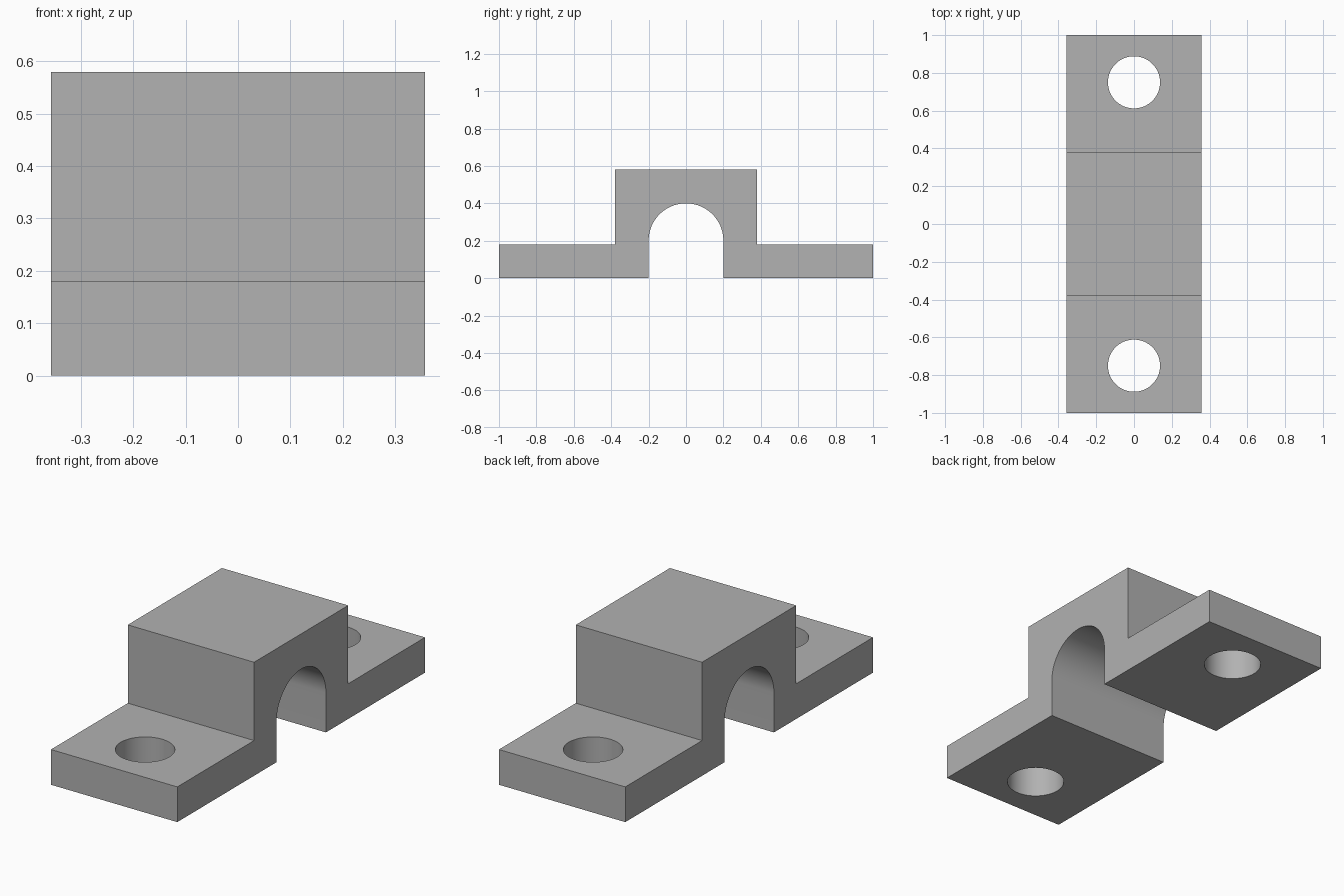
import bpy, bmesh
from math import cos, sin, pi, radians

if "Cube" in bpy.data.objects:
    bpy.data.objects.remove(bpy.data.objects["Cube"], do_unlink=True)

HALF_WIDTH = 0.357
HALF_LENGTH = 1.0
FLANGE_TOP = 0.18
BLOCK_HALF, BLOCK_TOP = 0.38, 0.58
ARCH_RADIUS, ARCH_CENTRE = 0.2, 0.2
HOLE_RADIUS, HOLE_Y = 0.138, 0.75
ARCH_STEPS = 48

grey = bpy.data.materials.new("plain grey")
grey.use_nodes = True
colour = (0.445, 0.445, 0.445, 1)
grey.diffuse_color = colour
grey.node_tree.nodes["Principled BSDF"].inputs["Base Color"].default_value = colour

# Saddle clamp: side profile with an arched channel, extruded across its width
right_half = [(ARCH_RADIUS, 0), (HALF_LENGTH, 0), (HALF_LENGTH, FLANGE_TOP),
              (BLOCK_HALF, FLANGE_TOP), (BLOCK_HALF, BLOCK_TOP)]
left_half = [(-y, z) for y, z in reversed(right_half)]
arch = [(-ARCH_RADIUS * cos(pi * i / ARCH_STEPS),
         ARCH_CENTRE + ARCH_RADIUS * sin(pi * i / ARCH_STEPS))
        for i in range(ARCH_STEPS + 1)]

bm = bmesh.new()
side = bm.faces.new([bm.verts.new((-HALF_WIDTH, y, z))
                     for y, z in right_half + left_half + arch])
extruded = bmesh.ops.extrude_face_region(bm, geom=[side])["geom"]
bmesh.ops.translate(bm, vec=(2 * HALF_WIDTH, 0, 0),
                    verts=[v for v in extruded if isinstance(v, bmesh.types.BMVert)])
bmesh.ops.recalc_face_normals(bm, faces=bm.faces)
mesh = bpy.data.meshes.new("saddle_clamp")
bm.to_mesh(mesh)
bm.free()
mesh.materials.append(grey)
clamp = bpy.data.objects.new("saddle_clamp", mesh)
bpy.context.collection.objects.link(clamp)


def drill(name, y):
    """Cut one vertical bolt hole through a flange."""
    bpy.ops.mesh.primitive_cylinder_add(vertices=64, radius=HOLE_RADIUS, depth=1,
                                        location=(0, y, 0))
    cutter = bpy.context.object
    cutter.name = name
    cutter.hide_render = True
    cutter.data.materials.append(grey)
    bpy.ops.object.select_all(action="DESELECT")
    clamp.select_set(True)
    bpy.context.view_layer.objects.active = clamp
    cut = clamp.modifiers.new(name, "BOOLEAN")
    cut.operation = "DIFFERENCE"
    cut.solver = "EXACT"
    cut.object = cutter
    bpy.ops.object.modifier_apply(modifier=cut.name)
    bpy.data.objects.remove(cutter, do_unlink=True)


# Bolt holes in both flanges
drill("front_bolt_hole", -HOLE_Y)
drill("back_bolt_hole", HOLE_Y)

# Smooth arch and hole walls, crisp edges elsewhere
bpy.ops.object.shade_smooth_by_angle(angle=radians(30))
